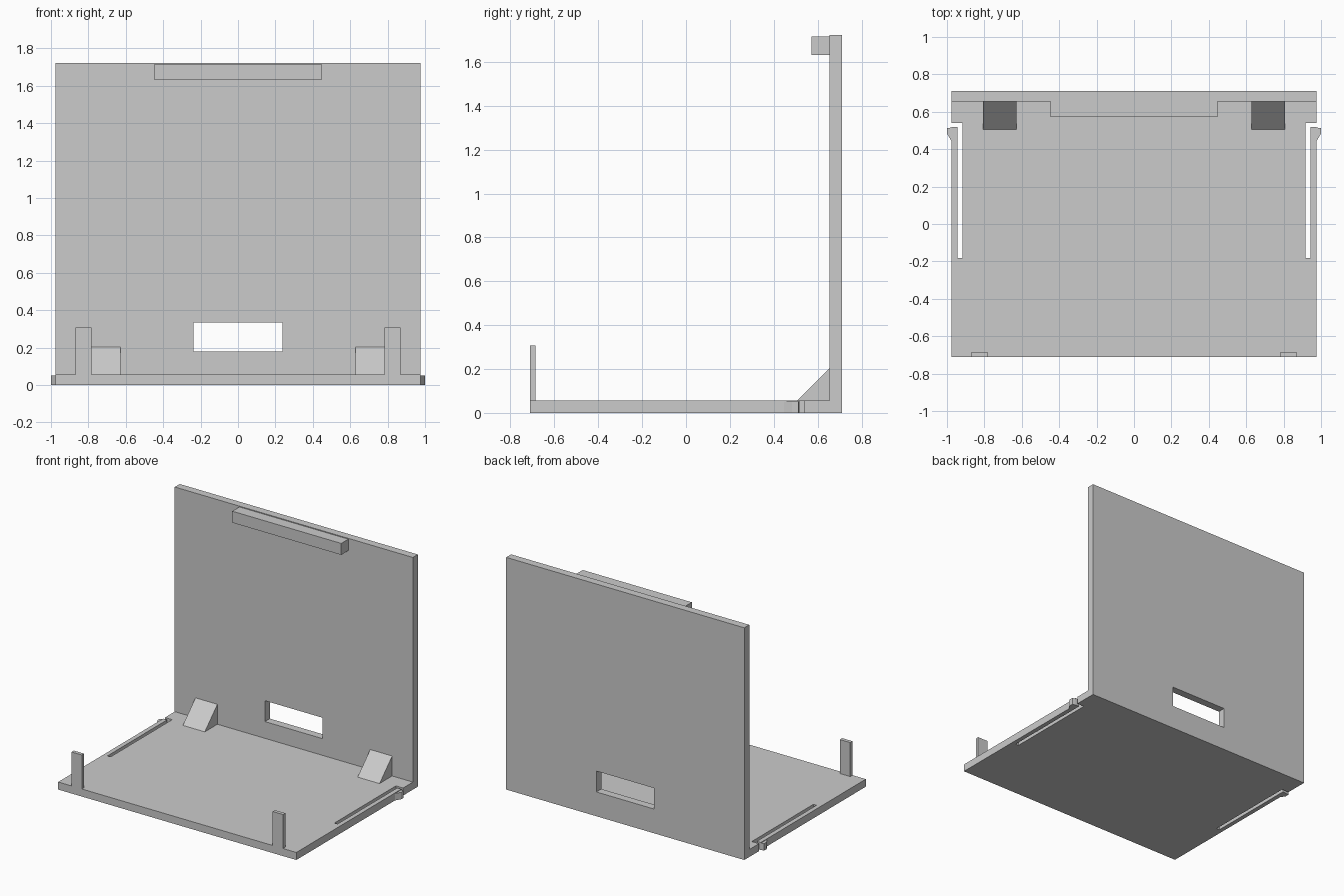
import bpy
import bmesh

cube = bpy.data.objects.get("Cube")
if cube:
    bpy.data.objects.remove(cube, do_unlink=True)

GREY = (0.6, 0.6, 0.6, 1.0)
grey = bpy.data.materials.new("light grey plastic")
grey.use_nodes = True
grey.diffuse_color = GREY
grey.node_tree.nodes["Principled BSDF"].inputs["Base Color"].default_value = GREY


def prism(name, outline, axis, low, high):
    """Extrude a flat outline along axis; its two coordinates fill the other axes in order."""
    bm = bmesh.new()
    verts = []
    for point in outline:
        co = list(point)
        co.insert(axis, low)
        verts.append(bm.verts.new(co))
    face = bm.faces.new(verts)
    out = bmesh.ops.extrude_face_region(bm, geom=[face])
    shift = [0, 0, 0]
    shift[axis] = high - low
    moved = [g for g in out["geom"] if isinstance(g, bmesh.types.BMVert)]
    bmesh.ops.translate(bm, verts=moved, vec=shift)
    bmesh.ops.recalc_face_normals(bm, faces=bm.faces)
    mesh = bpy.data.meshes.new(name)
    bm.to_mesh(mesh)
    bm.free()
    mesh.materials.append(grey)
    obj = bpy.data.objects.new(name, mesh)
    bpy.context.collection.objects.link(obj)
    return obj


def box(name, x, y, z):
    return prism(name, [(x[0], y[0]), (x[1], y[0]), (x[1], y[1]), (x[0], y[1])], 2, *z)


SIDE, DEPTH, FLOOR, HEIGHT = 0.977, 0.712, 0.056, 1.722
WALL = 0.654

# Base plate with a slotted spring arm along each side
half = [(SIDE, -DEPTH), (SIDE, 0.518), (0.944, 0.518), (0.944, -0.182),
        (0.918, -0.182), (0.918, 0.54), (SIDE, 0.54), (SIDE, WALL)]
outline = half + [(-x, y) for x, y in reversed(half)]
prism("base_plate", outline, 2, 0, FLOOR)

# Back wall with a rectangular opening
wall = box("back_wall", (-SIDE, SIDE), (WALL, DEPTH), (0, HEIGHT))
cutter = box("opening_cutter", (-0.237, 0.237), (WALL - 0.1, DEPTH + 0.1), (0.18, 0.335))
cutter.hide_render = True
cutter.hide_viewport = True
cutter.display_type = 'WIRE'
cut = wall.modifiers.new("opening", 'BOOLEAN')
cut.operation = 'DIFFERENCE'
cut.solver = 'EXACT'
cut.object = cutter

# Lip near the top of the wall
box("top_lip", (-0.447, 0.447), (0.571, WALL), (1.631, 1.716))

# Paired posts, gussets and arm catches
for side, s in (("left", 1), ("right", -1)):
    box(side + "_front_post", sorted((s * 0.783, s * 0.868)), (-DEPTH, -0.685), (FLOOR, 0.308))
    prism(side + "_gusset", [(0.506, FLOOR), (WALL, FLOOR), (WALL, 0.204)],
          0, s * 0.627, s * 0.807)
    prism(side + "_arm_catch",
          [(s * SIDE, 0.446), (s * 1.0, 0.483), (s * 1.0, 0.512), (s * SIDE, 0.516)],
          2, 0, 0.051)
